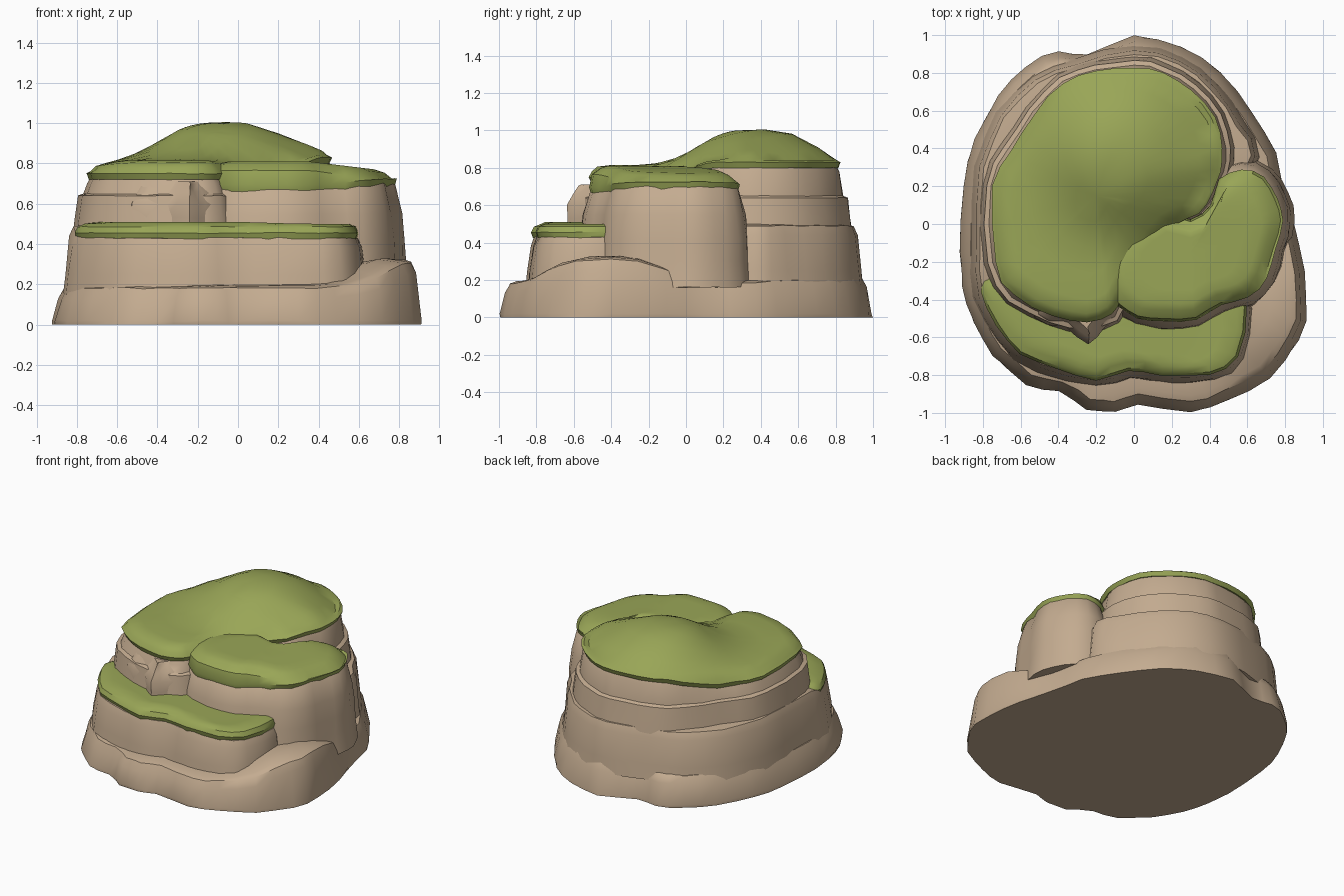
import bpy
import bmesh
import math
import random
from mathutils import Vector

random.seed(4)
old = bpy.data.objects.get("Cube")
if old:
    bpy.data.objects.remove(old, do_unlink=True)


def make_material(name, color):
    mat = bpy.data.materials.new(name)
    mat.use_nodes = True
    mat.diffuse_color = (*color, 1)
    mat.node_tree.nodes["Principled BSDF"].inputs["Base Color"].default_value = (*color, 1)
    return mat


rock = make_material("tan rock", (.55, .41, .28))
grass = make_material("olive grass", (.32, .38, .095))


def clamp(value):
    return max(0, min(1, value))


def bump(x, y, cx, cy, width, power=2):
    return math.exp(-(math.hypot(x - cx, y - cy) / width) ** power)


def smooth_outline(points):
    """Closed counter-clockwise outline with a rounded midpoint on each side."""
    pts = [Vector(p) for p in points]
    n = len(pts)
    out = []
    for i in range(n):
        a, b, c, d = (pts[(i + k) % n] for k in (-1, 0, 1, 2))
        out += [b, (b + c) * .5625 - (a + d) * .0625]
    return out


def outward(pts):
    normals = []
    for i, p in enumerate(pts):
        t = pts[(i + 1) % len(pts)] - pts[i - 1]
        normals.append(Vector((t.y, -t.x)).normalized())
    return normals


def loft(name, points, layers, top, mat, rough=0.0, center=None):
    """Stack offset copies of an outline, then close it with a relief cap."""
    pts = smooth_outline(points)
    normals = outward(pts)
    n = len(pts)
    mid = Vector(center) if center else sum(pts, Vector((0, 0))) / n
    bm = bmesh.new()
    rings = []
    wobble = [random.uniform(-rough, rough) for _ in pts]
    for offset, z in layers:
        ring = []
        for i in range(n):
            shift = offset + wobble[i] + random.uniform(-rough, rough) / 2
            p = pts[i] + normals[i] * shift
            height = z(p.x, p.y) if callable(z) else z
            if height > 0:
                height += random.uniform(-rough, rough) / 2
            ring.append(bm.verts.new((p.x, p.y, height)))
        rings.append(ring)
    last = [v.co.xy for v in rings[-1]]
    for scale in (.88, .66, .44, .22):
        ring = []
        for p in last:
            q = mid.lerp(p, scale)
            ring.append(bm.verts.new((q.x, q.y, top(q.x, q.y))))
        rings.append(ring)
    peak = bm.verts.new((mid.x, mid.y, top(mid.x, mid.y)))
    bm.faces.new(rings[0][::-1])
    for low, high in zip(rings, rings[1:]):
        for i in range(n):
            j = (i + 1) % n
            bm.faces.new((low[i], low[j], high[j], high[i]))
    for i in range(n):
        bm.faces.new((rings[-1][i], rings[-1][(i + 1) % n], peak))
    bmesh.ops.recalc_face_normals(bm, faces=bm.faces)
    mesh = bpy.data.meshes.new(name)
    bm.to_mesh(mesh)
    bm.free()
    mesh.materials.append(mat)
    obj = bpy.data.objects.new(name, mesh)
    bpy.context.collection.objects.link(obj)
    bpy.ops.object.select_all(action='DESELECT')
    obj.select_set(True)
    bpy.context.view_layer.objects.active = obj
    bpy.ops.object.shade_smooth_by_angle(angle=math.radians(38))
    return obj


def shifted(func, amount):
    return lambda x, y: func(x, y) + amount


# Height rules of the ledges and grass surfaces
def base_top(x, y):
    return .19 + .13 * bump(x, y, .78, -.42, .38, 3) + .04 * clamp(y - .2)


def terrace_top(x, y):
    return .49 - .06 * clamp((-y - .25) * 6)


def hill_top(x, y):
    return (.815 + .19 * bump(x, y, -.07, .38, .37, 3) + .04 * bump(x, y, .4, .32, .15)
            - .12 * clamp(-x - .55) - .06 * bump(x, y, .1, -.2, .15))


def hill_hem(x, y):
    return .72 + .08 * clamp((y + .8 * x) / .45)


def lobe_top(x, y):
    return .81 - .12 * clamp(x - .35) - .1 * clamp(y - .1)


def lobe_hem(x, y):
    return .655 + .03 * clamp((x - .4) * 3)


# Outlines, counter-clockwise from the right
base_line = [(.82, .1), (.76, .38), (.63, .6), (.46, .8), (.25, .94), (0, 1), (-.25, .91),
             (-.4, .92), (-.57, .83), (-.72, .68), (-.85, .45), (-.9, .2), (-.92, -.15),
             (-.91, -.33), (-.85, -.52), (-.75, -.7), (-.57, -.85), (-.4, -.89), (-.25, -.98),
             (-.1, -.99), (.02, -.96), (.3, -1), (.5, -.94), (.72, -.82), (.88, -.62),
             (.92, -.4), (.88, -.1)]
terrace_line = [(.5, .1), (.64, .36), (.56, .53), (.42, .72), (.24, .86), (0, .91), (-.3, .85),
                (-.52, .76), (-.7, .57), (-.81, .3), (-.83, -.1), (-.81, -.38), (-.7, -.6),
                (-.5, -.76), (-.2, -.83), (-.02, -.78), (.2, -.81), (.42, -.8), (.56, -.7),
                (.61, -.45), (.5, -.25)]
hill_line = [(.41, .17), (.45, .28), (.46, .4), (.42, .56), (.3, .7), (.15, .79), (0, .82),
             (-.2, .8), (-.37, .74), (-.52, .58), (-.65, .38), (-.74, .2), (-.73, -.2),
             (-.63, -.37), (-.43, -.48), (-.25, -.51), (-.12, -.47), (-.07, -.38),
             (.06, -.18), (.2, 0), (.34, .06)]
lobe_line = [(.78, .02), (.75, .13), (.68, .24), (.57, .28), (.46, .23), (.41, .1), (.3, .02),
             (.1, .06), (-.12, -.12), (-.14, -.32), (-.08, -.43), (.02, -.49), (.16, -.51),
             (.33, -.5), (.46, -.42), (.6, -.38), (.7, -.28), (.74, -.13)]
shelf_line = [(.59, -.44), (.45, -.33), (0, -.3), (-.5, -.25), (-.74, -.27), (-.8, -.36),
              (-.72, -.53), (-.6, -.68), (-.4, -.76), (-.2, -.82), (-.03, -.77), (.15, -.79),
              (.4, -.79), (.54, -.7)]
crag_line = [(-.1, -.3), (-.1, -.47), (-.17, -.54), (-.24, -.62), (-.36, -.53),
             (-.52, -.49), (-.5, -.3)][::-1]

# Rock tiers
loft("base_rock", base_line,
     [(-.005, 0), (-.005, .02), (-.035, shifted(base_top, -.06)),
      (-.06, shifted(base_top, -.01)), (-.09, base_top)],
     shifted(base_top, .01), rock, .008)
loft("terrace_rock", terrace_line,
     [(.035, .15), (.025, .25), (.005, shifted(terrace_top, -.05)), (-.015, terrace_top)],
     shifted(terrace_top, .01), rock, .007)
loft("hill_rock", hill_line,
     [(.07, .44), (.06, .53), (.045, .64), (.02, .65), (0, shifted(hill_hem, -.02)),
      (-.02, shifted(hill_hem, .02))],
     shifted(hill_hem, .02), rock, .006, (-.2, .15))
loft("lobe_rock", lobe_line,
     [(.07, .16), (.055, .3), (.05, .42), (.035, .55), (.0, shifted(lobe_hem, .01)),
      (-.03, shifted(lobe_hem, .04))],
     shifted(lobe_hem, .05), rock, .006, (.3, -.15))
loft("front_crag", crag_line,
     [(.02, .44), (.01, .53), (.015, .6), (-.02, .66), (-.05, .7)],
     lambda x, y: .71, rock, .008)

# Grass caps with a rounded hanging hem
loft("hill_grass", hill_line,
     [(-.05, shifted(hill_hem, .01)), (-.005, hill_hem), (.008, shifted(hill_hem, .03)),
      (-.01, lambda x, y: max(hill_top(x, y) - .035, hill_hem(x, y) + .04)),
      (-.04, shifted(hill_top, -.01))],
     hill_top, grass, .004, (-.2, .15))
loft("lobe_grass", lobe_line,
     [(-.05, shifted(lobe_hem, .01)), (-.005, lobe_hem), (.008, shifted(lobe_hem, .04)),
      (-.005, shifted(lobe_top, -.045)), (-.05, shifted(lobe_top, -.012))],
     lobe_top, grass, .004, (.3, -.15))
loft("shelf_grass", shelf_line,
     [(-.04, .44), (0, .425), (.01, .455), (-.005, .485), (-.04, .5)],
     lambda x, y: .51 - .03 * clamp(x), grass, .004)
